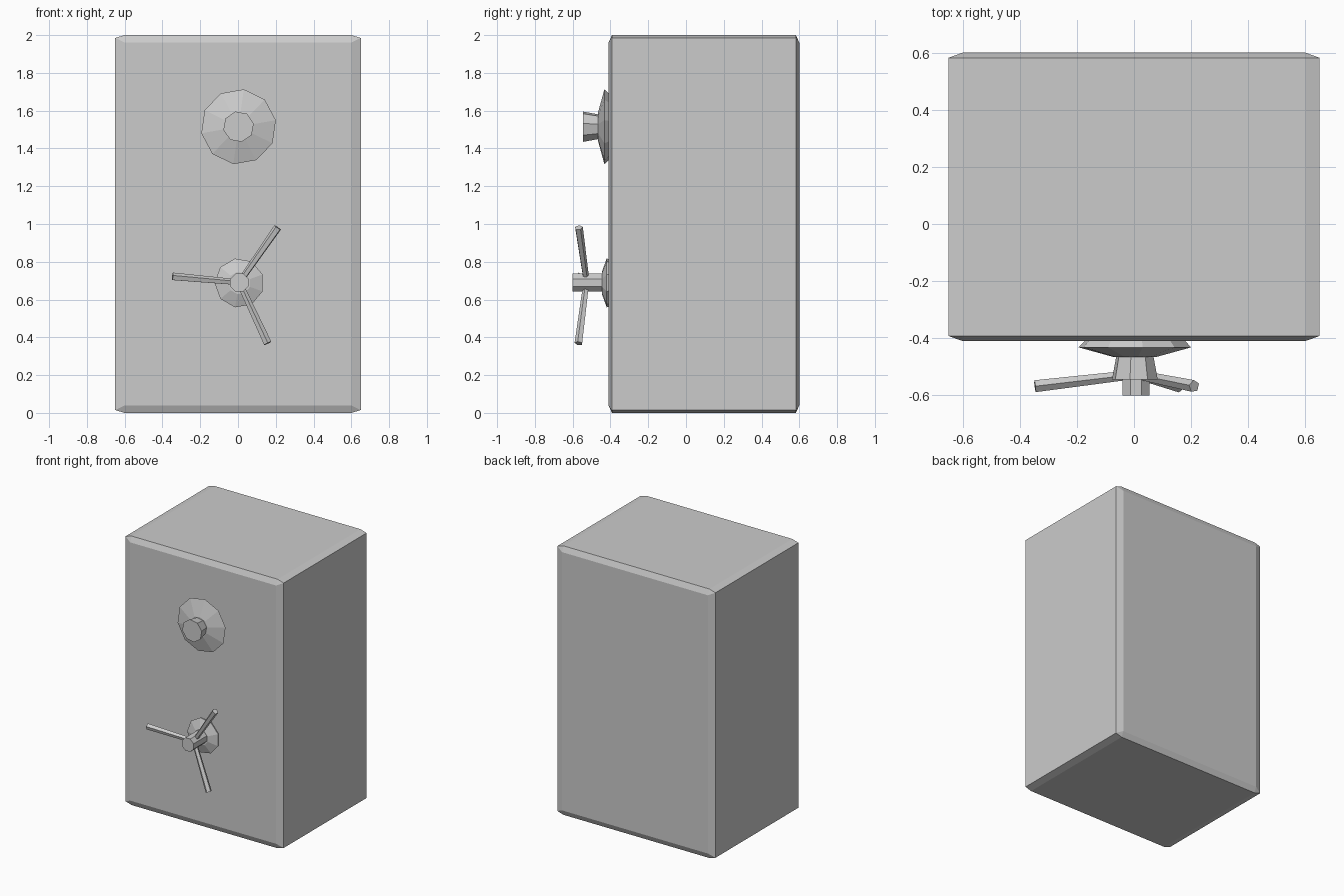
import bpy, bmesh
from math import sin, cos, pi, radians
from mathutils import Vector

if "Cube" in bpy.data.objects:
    bpy.data.objects.remove(bpy.data.objects["Cube"])


def finish(name, bm):
    bmesh.ops.recalc_face_normals(bm, faces=bm.faces)
    me = bpy.data.meshes.new(name)
    bm.to_mesh(me)
    bm.free()
    ob = bpy.data.objects.new(name, me)
    bpy.context.collection.objects.link(ob)
    return ob


def lathe(name, cx, cz, profile, sides, turn=0.0):
    """Spin (radius, y) profile points around a front-to-back axis."""
    bm = bmesh.new()
    rings = [[bm.verts.new((cx + r * cos(turn + 2 * pi * i / sides), y,
                            cz + r * sin(turn + 2 * pi * i / sides)))
              for i in range(sides)] for r, y in profile]
    for a, b in zip(rings, rings[1:]):
        for i in range(sides):
            j = (i + 1) % sides
            bm.faces.new((a[i], a[j], b[j], b[i]))
    bm.faces.new(rings[0])
    bm.faces.new(rings[-1])
    return finish(name, bm)


def rod(name, start, end, r0, r1, sides=5):
    start, end = Vector(start), Vector(end)
    d = end - start
    bm = bmesh.new()
    bmesh.ops.create_cone(bm, cap_ends=True, segments=sides, radius1=r0,
                          radius2=r1, depth=d.length)
    bm.transform(d.to_track_quat('Z', 'Y').to_matrix().to_4x4())
    bmesh.ops.translate(bm, verts=bm.verts, vec=(start + end) / 2)
    return finish(name, bm)


# Safe body: box with flat, uneven chamfers (hull of its six inset faces)
half = Vector((0.65, 0.505, 1.0))
centre = Vector((0, 0.095, 1.0))
insets = [(0, 0.018, 0.015), (0.05, 0, 0.04), (0.05, 0.018, 0)]
bm = bmesh.new()
for inset in insets:
    h = half - Vector(inset)
    for sx in (-1, 1):
        for sy in (-1, 1):
            for sz in (-1, 1):
                bm.verts.new(centre + Vector((sx * h.x, sy * h.y, sz * h.z)))
bmesh.ops.convex_hull(bm, input=bm.verts)
bmesh.ops.dissolve_limit(bm, angle_limit=radians(1), verts=bm.verts, edges=bm.edges)
finish("safe_body", bm)

# Combination dial: sloped disc and flared knob
lathe("dial_disc", 0.003, 1.515,
      [(0.17, -0.40), (0.2, -0.432), (0.075, -0.466)], 10, radians(10))
lathe("dial_knob", 0.003, 1.515,
      [(0.065, -0.455), (0.082, -0.545)], 8, radians(12))

# Handle: flange, hub and three spokes leaning forward
lathe("handle_flange", 0.007, 0.688,
      [(0.125, -0.40), (0.131, -0.42), (0.06, -0.445)], 9, radians(20))
lathe("handle_hub", 0.007, 0.69, [(0.052, -0.42), (0.052, -0.6)], 8, radians(22.5))
for i, deg in enumerate((55, 175, 295)):
    a = radians(deg)
    rod(f"handle_spoke_{i + 1}",
        (0.007 + 0.03 * cos(a), -0.53, 0.69 + 0.03 * sin(a)),
        (0.007 + 0.355 * cos(a), -0.568, 0.69 + 0.355 * sin(a)), 0.017, 0.022)
